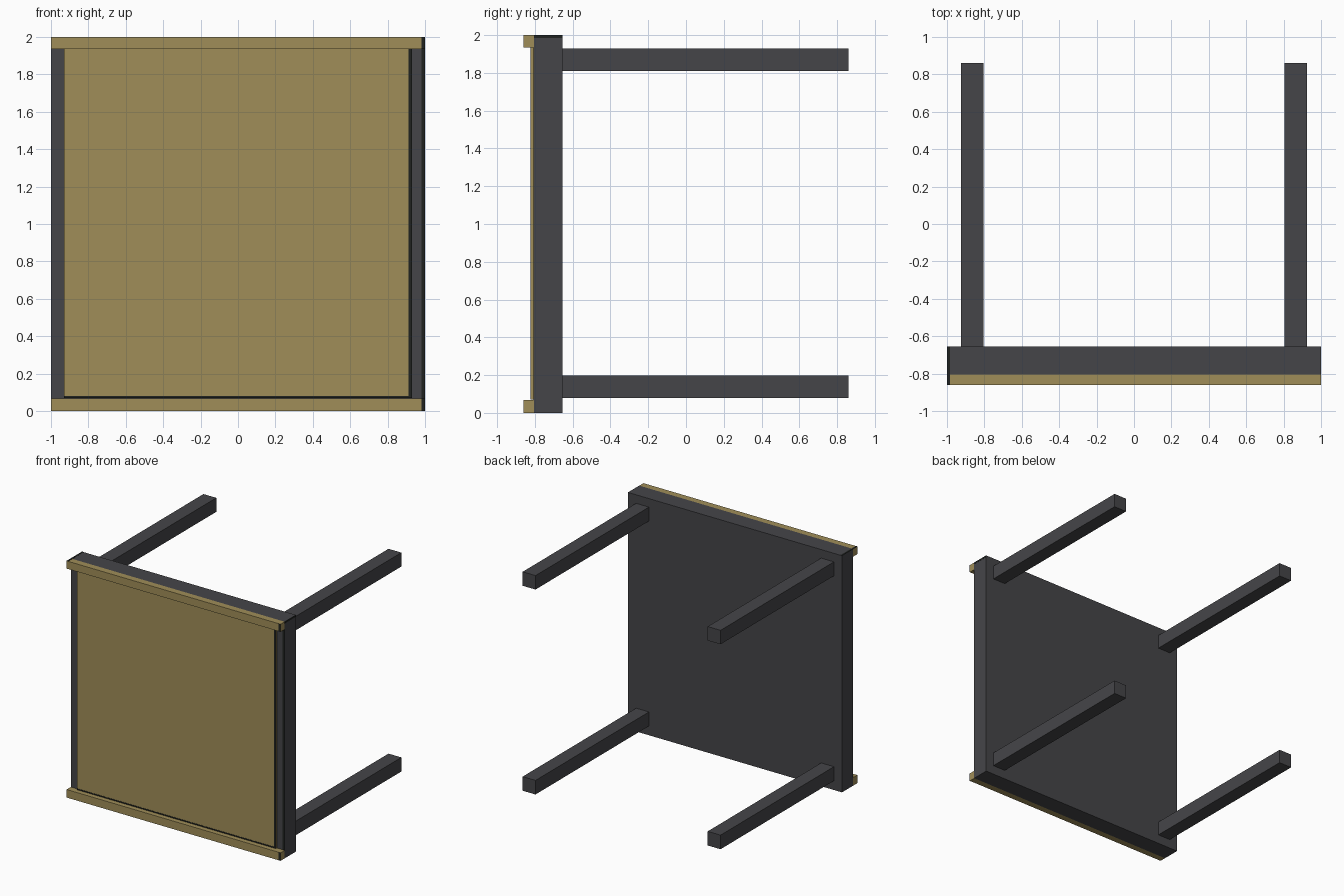
import bpy, bmesh

if "Cube" in bpy.data.objects:
    bpy.data.objects.remove(bpy.data.objects["Cube"])


def material(name, rgb):
    m = bpy.data.materials.new(name)
    m.diffuse_color = (*rgb, 1.0)
    m.use_nodes = True
    m.node_tree.nodes["Principled BSDF"].inputs["Base Color"].default_value = m.diffuse_color
    return m


GREY = material("charcoal grey", (0.060, 0.060, 0.066))
GOLD = material("tan gold", (0.352, 0.270, 0.098))
BLACK = material("dark edge", (0.014, 0.016, 0.014))


def box(name, x, y, z, mat):
    """Axis-aligned box from (min, max) ranges."""
    bm = bmesh.new()
    bmesh.ops.create_cube(bm, size=1.0)
    for v in bm.verts:
        for i, (lo, hi) in enumerate((x, y, z)):
            v.co[i] = hi if v.co[i] > 0 else lo
    me = bpy.data.meshes.new(name)
    bm.to_mesh(me)
    bm.free()
    me.materials.append(mat)
    ob = bpy.data.objects.new(name, me)
    bpy.context.collection.objects.link(ob)
    return ob


# table top standing on edge, with its gold inlay on the front
box("table_top", (-1, 1), (-0.805, -0.655), (0, 2), GREY)
box("inlay_panel", (-0.93, 0.93), (-0.82, -0.80), (0.07, 1.935), GOLD)

# raised rails along the bottom and top edges
for label, z in (("lower", (0, 0.068)), ("upper", (1.935, 2))):
    box(label + "_rail", (-1, 1), (-0.86, -0.805), z, GOLD)
    box(label + "_rail_dark_end", (0.98, 1), (-0.861, -0.859), z, BLACK)

# four legs pointing backwards
for side, x in (("left", (-0.925, -0.805)), ("right", (0.805, 0.925))):
    for level, z in (("lower", (0.078, 0.197)), ("upper", (1.81, 1.928))):
        box(f"{side}_{level}_leg", x, (-0.66, 0.86), z, GREY)

# thin dark edge lines
box("top_front_dark_edge", (0.98, 1), (-0.807, -0.804), (0.068, 1.935), BLACK)
box("inlay_right_dark_edge", (0.912, 0.93), (-0.822, -0.819), (0.07, 1.935), BLACK)
box("inlay_lower_dark_edge", (-0.93, 0.93), (-0.822, -0.819), (0.07, 0.08), BLACK)
box("top_side_dark_edge", (0.999, 1.001), (-0.805, -0.655), (1.985, 2), BLACK)
box("top_left_dark_edge", (-1, -0.985), (-0.86, -0.655), (1.999, 2.001), BLACK)
